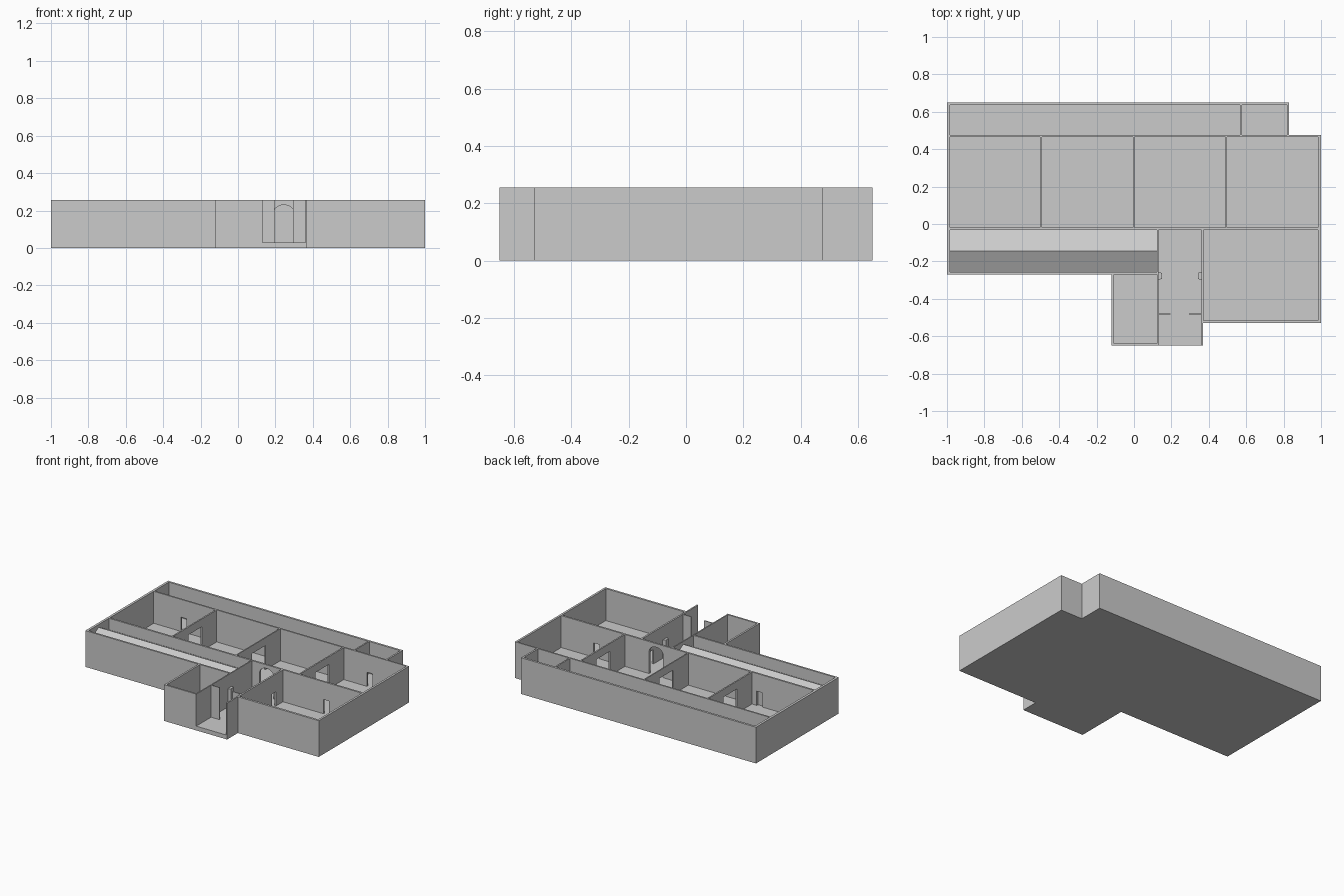
import bpy, bmesh, math

if "Cube" in bpy.data.objects:
    bpy.data.objects.remove(bpy.data.objects["Cube"])

H, F = 0.255, 0.03          # wall top, floor level
TOP = H + 0.05              # cutters reach above the walls


def new_object(name, bm):
    bmesh.ops.recalc_face_normals(bm, faces=bm.faces)
    mesh = bpy.data.meshes.new(name)
    bm.to_mesh(mesh)
    bm.free()
    ob = bpy.data.objects.new(name, mesh)
    bpy.context.collection.objects.link(ob)
    return ob


def prism(bm, pts, vec):
    """Extrude a flat outline along vec."""
    face = bm.faces.new([bm.verts.new(p) for p in pts])
    out = bmesh.ops.extrude_face_region(bm, geom=[face], use_keep_orig=True)
    verts = [g for g in out["geom"] if isinstance(g, bmesh.types.BMVert)]
    bmesh.ops.translate(bm, verts=verts, vec=vec)


def box(bm, x0, x1, y0, y1, z0, z1):
    prism(bm, [(x0, y0, z0), (x1, y0, z0), (x1, y1, z0), (x0, y1, z0)], (0, 0, z1 - z0))


def cut(target, cutter):
    mod = target.modifiers.new("cut", 'BOOLEAN')
    mod.operation, mod.solver, mod.object = 'DIFFERENCE', 'EXACT', cutter
    cutter.hide_render = True
    bpy.context.view_layer.objects.active = target
    bpy.ops.object.modifier_apply(modifier=mod.name)
    bpy.data.objects.remove(cutter)


# solid footprint
outline = [(-1, .65), (.83, .65), (.83, .475), (1, .475), (1, -.53), (.37, -.53),
           (.37, -.65), (-.12, -.65), (-.12, -.27), (-1, -.27)]
bm = bmesh.new()
prism(bm, [(x, y, 0) for x, y in outline], (0, 0, H))
building = new_object("floor_and_walls", bm)

# rooms hollowed out of the footprint
rooms = [
    (-.983, .568, .477, .635), (.578, .818, .477, .635),       # rear corridor
    (-.983, -.502, -.018, .466), (-.492, -.005, -.018, .466),  # row of four rooms
    (.003, .488, -.018, .466), (.498, .985, -.018, .466),
    (.372, .985, -.515, -.031),                                # front right room
    (-.983, .122, -.257, -.031),                               # covered side hall
    (-.107, .122, -.638, -.269),                               # small front room
    (.13, .36, -.70, -.031),                                   # open entrance hall
]
bm = bmesh.new()
for r in rooms:
    box(bm, *r, F, TOP)
cut(building, new_object("room_cutter", bm))

# doorways, narrow slots and the arch
bm = bmesh.new()
for x in (-.497, 0, .493):
    box(bm, x - .02, x + .02, .15, .30, F, .20)
for x, y in ((-.75, .472), (.70, .472), (-.56, -.025), (.71, -.025)):
    box(bm, x - .022, x + .022, y - .02, y + .02, F, .13)
box(bm, .35, .385, -.155, -.11, F, .13)
arch = [(.19, -.05, F), (.30, -.05, F)]
arch += [(.245 + .055 * math.cos(math.pi * i / 16), -.05,
          .185 + .045 * math.sin(math.pi * i / 16)) for i in range(17)]
prism(bm, arch, (0, .05, 0))
cut(building, new_object("doorway_cutter", bm))

# pitched roof inside the side hall
bm = bmesh.new()
prism(bm, [(-.983, -.257, F), (-.983, -.257, .175), (-.983, -.145, .235),
           (-.983, -.031, .175), (-.983, -.031, F)], (1.105, 0, 0))
new_object("side_hall_roof", bm)

# entrance screen panels and half pillars, mirrored about the hall centre
for side, s in (("left", -1), ("right", 1)):
    cx = .245
    bm = bmesh.new()
    xs = sorted((cx + s * .05, cx + s * .116))
    box(bm, *xs, -.485, -.478, F, H)
    new_object("entrance_screen_" + side, bm)

    bm = bmesh.new()
    w, d = cx + s * .116, cx + s * .096
    prism(bm, [(w, -.30, F), (d, -.293, F), (d, -.262, F), (w, -.255, F)], (0, 0, .13))
    new_object("half_pillar_" + side, bm)
